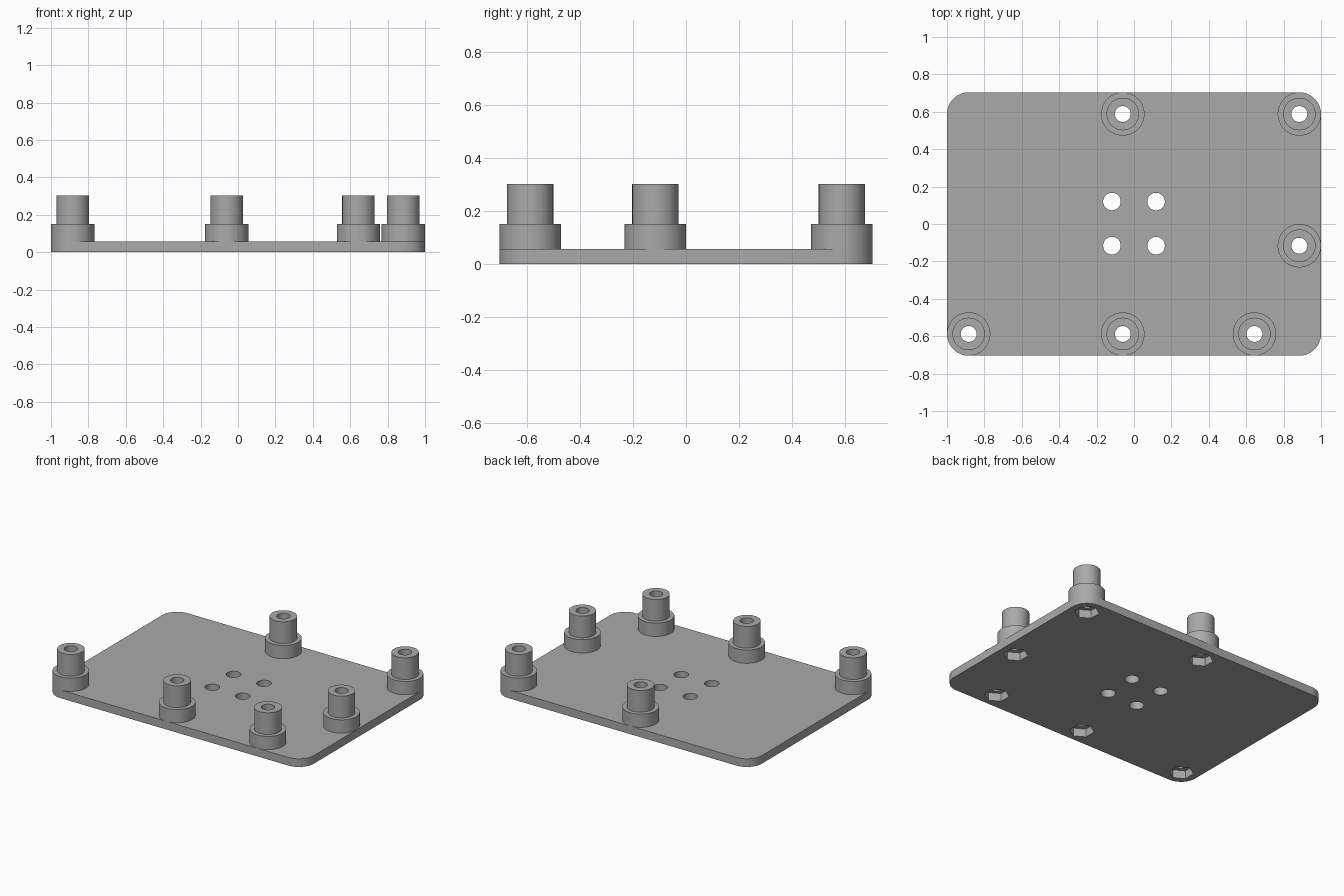
import bpy, bmesh, math
from mathutils import Matrix

if "Cube" in bpy.data.objects:
    bpy.data.objects.remove(bpy.data.objects["Cube"])

THICK = 0.057
HALF_Y = 0.704
POSTS = [(-0.884, -0.588), (-0.06, -0.588), (0.644, -0.588),
         (0.884, -0.116), (0.884, 0.588), (-0.06, 0.588)]

grey = bpy.data.materials.new("plain grey")
grey.diffuse_color = (0.40, 0.40, 0.40, 1)
grey.use_nodes = True
grey.node_tree.nodes["Principled BSDF"].inputs["Base Color"].default_value = grey.diffuse_color


def make_object(name, bm):
    bmesh.ops.recalc_face_normals(bm, faces=bm.faces)
    mesh = bpy.data.meshes.new(name)
    bm.to_mesh(mesh)
    bm.free()
    obj = bpy.data.objects.new(name, mesh)
    bpy.context.collection.objects.link(obj)
    mesh.materials.append(grey)
    return obj


def activate(obj):
    bpy.ops.object.select_all(action='DESELECT')
    obj.select_set(True)
    bpy.context.view_layer.objects.active = obj


def smooth(obj):
    activate(obj)
    bpy.ops.object.shade_smooth_by_angle(angle=math.radians(30))


# base plate: rounded rectangle outline, extruded
bm = bmesh.new()
r, steps = 0.116, 12
outline = []
for k, (sx, sy) in enumerate([(1, 1), (-1, 1), (-1, -1), (1, -1)]):
    for i in range(steps + 1):
        a = math.pi / 2 * (k + i / steps)
        outline.append(bm.verts.new((sx * (1 - r) + r * math.cos(a),
                                     sy * (HALF_Y - r) + r * math.sin(a), 0)))
face = bm.faces.new(outline)
ext = bmesh.ops.extrude_face_region(bm, geom=[face])
top = [v for v in ext["geom"] if isinstance(v, bmesh.types.BMVert)]
bmesh.ops.translate(bm, verts=top, vec=(0, 0, THICK))
plate = make_object("base_plate", bm)

# cutters: four round mounting holes and a hexagonal nut pocket under each post
bm = bmesh.new()


def add_cutter(x, y, radius, sides, turn=0.0):
    bmesh.ops.create_cone(bm, cap_ends=True, segments=sides, radius1=radius,
                          radius2=radius, depth=0.3,
                          matrix=Matrix.Translation((x, y, 0)) @ Matrix.Rotation(turn, 4, 'Z'))


for x in (-0.118, 0.118):
    for y in (-0.116, 0.120):
        add_cutter(x, y, 0.047, 40)
for x, y in POSTS:
    add_cutter(x, y, 0.08, 6)   # corners point along y
cutter = make_object("hole_cutter", bm)
cutter.hide_render = True

cut = plate.modifiers.new("holes", 'BOOLEAN')
cut.operation = 'DIFFERENCE'
cut.solver = 'EXACT'
cut.object = cutter
activate(plate)
bpy.ops.object.modifier_apply(modifier=cut.name)
bpy.data.objects.remove(cutter, do_unlink=True)
smooth(plate)

# standoffs: stepped hollow posts, lathed from a closed section
SECTION = [(0.0425, THICK), (0.116, THICK), (0.116, 0.150),
           (0.087, 0.150), (0.087, 0.302), (0.0425, 0.302)]
SEG = 48
for n, (x, y) in enumerate(POSTS, 1):
    bm = bmesh.new()
    rings = []
    for i in range(SEG):
        a = 2 * math.pi * i / SEG
        rings.append([bm.verts.new((x + q * math.cos(a), y + q * math.sin(a), z))
                      for q, z in SECTION])
    for i in range(SEG):
        p, q = rings[i], rings[(i + 1) % SEG]
        for j in range(len(SECTION)):
            k = (j + 1) % len(SECTION)
            bm.faces.new((p[j], q[j], q[k], p[k]))
    smooth(make_object(f"standoff_{n}", bm))
